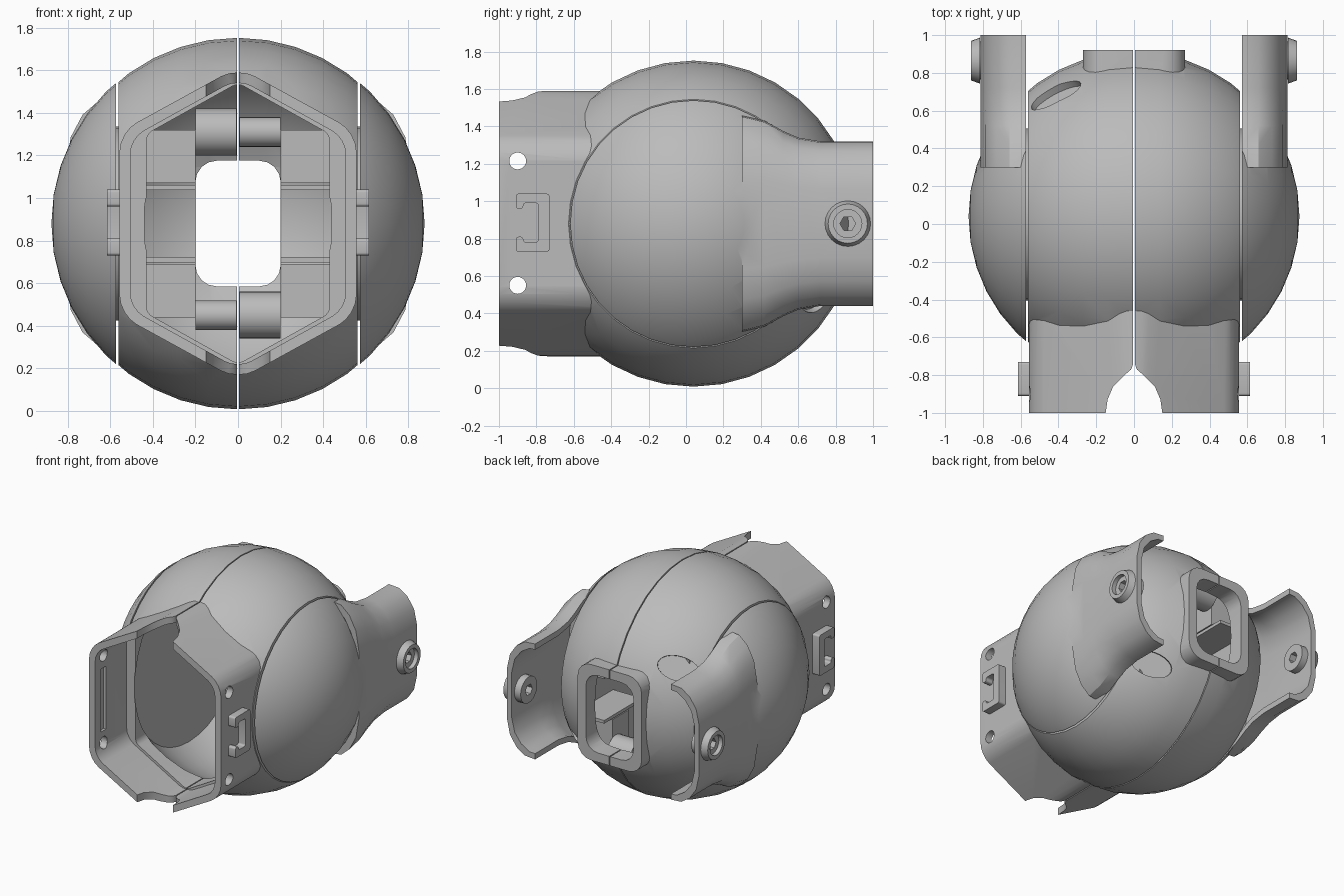
import bpy, bmesh, math
from mathutils import Vector, Matrix

if "Cube" in bpy.data.objects:
    bpy.data.objects.remove(bpy.data.objects["Cube"], do_unlink=True)

grey = bpy.data.materials.new("plain_grey")
grey.use_nodes = True
grey.diffuse_color = (0.5, 0.5, 0.5, 1)
grey.node_tree.nodes["Principled BSDF"].inputs["Base Color"].default_value = (0.5, 0.5, 0.5, 1)

CY, CZ, R = 0.04, 0.88, 0.872   # ball centre and radius
CENTRE = Vector((0, CY, CZ))


def finish(name, bm):
    bmesh.ops.recalc_face_normals(bm, faces=bm.faces)
    me = bpy.data.meshes.new(name)
    bm.to_mesh(me)
    bm.free()
    ob = bpy.data.objects.new(name, me)
    bpy.context.collection.objects.link(ob)
    me.materials.append(grey)
    return ob


def box(name, lo, hi):
    bm = bmesh.new()
    bmesh.ops.create_cube(bm, size=1)
    lo, hi = Vector(lo), Vector(hi)
    for v in bm.verts:
        v.co = (lo + hi) / 2 + v.co * (hi - lo)
    return finish(name, bm)


def ball(name, radius, half_width=None):
    bm = bmesh.new()
    bmesh.ops.create_uvsphere(bm, u_segments=36, v_segments=20, radius=radius,
                              matrix=Matrix.Translation(CENTRE) @ Matrix.Rotation(math.pi / 2, 4, 'Y'))
    ob = finish(name, bm)
    if half_width:
        combine(ob, box("clip", (-half_width, -2, -1), (half_width, 2, 3)), 'INTERSECT')
    return ob


def tube(name, x0, x1, y, z, r0, r1=None, sides=24):
    # round bar along x
    bm = bmesh.new()
    place = Matrix.Translation(((x0 + x1) / 2, y, z)) @ Matrix.Rotation(math.pi / 2, 4, 'Y')
    bmesh.ops.create_cone(bm, cap_ends=True, segments=sides, radius1=r0,
                          radius2=r0 if r1 is None else r1, depth=x1 - x0, matrix=place)
    return finish(name, bm)


def prism(name, pts, axis, a, b, radius=0):
    # extrude a 2D outline along an axis, optionally rounding its corners
    def at(p, d):
        return {'x': (d, p[0], p[1]), 'y': (p[0], d, p[1]), 'z': (p[0], p[1], d)}[axis]
    bm = bmesh.new()
    rings = [[bm.verts.new(at(p, d)) for p in pts] for d in (a, b)]
    bm.faces.new(rings[0])
    bm.faces.new(rings[1])
    n = len(pts)
    for i in range(n):
        j = (i + 1) % n
        bm.faces.new((rings[0][i], rings[0][j], rings[1][j], rings[1][i]))
    if radius:
        bmesh.ops.recalc_face_normals(bm, faces=bm.faces)
        edges = [bm.edges.get((rings[0][i], rings[1][i])) for i in range(n)]
        bmesh.ops.bevel(bm, geom=edges, offset=radius, segments=4, profile=0.5, affect='EDGES')
    return finish(name, bm)


def combine(ob, other, op):
    mod = ob.modifiers.new("join", 'BOOLEAN')
    mod.object, mod.operation, mod.solver = other, op, 'EXACT'
    bpy.context.view_layer.update()
    dg = bpy.context.evaluated_depsgraph_get()
    me = bpy.data.meshes.new_from_object(ob.evaluated_get(dg))
    ob.modifiers.clear()
    ob.data = me
    bpy.data.objects.remove(other, do_unlink=True)


def hexagon(w, side, peak):
    return [(w, CZ - side), (w, CZ + side), (0, CZ + peak),
            (-w, CZ + side), (-w, CZ - side), (0, CZ - peak)]


def rect(w, h):
    return [(-w, CZ - h), (w, CZ - h), (w, CZ + h), (-w, CZ + h)]


def arm(name, side, inset, y_end):
    # lofted channel that flares into the side cap
    bm = bmesh.new()
    half = [(0.573, 1), (0.66, 0.985), (0.73, 0.88), (0.785, 0.7), (0.812, 0.42)]
    prof = half + [(x, -h) for x, h in reversed(half)]
    rings = []
    for y, hgt in ((0.3, 0.58), (0.42, 0.55), (0.52, 0.495), (0.6, 0.46), (0.72, 0.44), (y_end, 0.44)):
        rings.append([bm.verts.new((side * ((0.5 if inset else x) if i in (0, len(prof) - 1) else x - inset),
                                    y, CZ + h * (hgt - inset)))
                      for i, (x, h) in enumerate(prof)])
    n = len(prof)
    for r0, r1 in zip(rings, rings[1:]):
        for i in range(n):
            j = (i + 1) % n
            bm.faces.new((r0[i], r0[j], r1[j], r1[i]))
    bm.faces.new(rings[0])
    bm.faces.new(rings[-1])
    return finish(name, bm)


# Central shell: clipped ball, front sleeve and rear rim
body = ball("body_shell", R, 0.56)
combine(body, prism("sleeve", hexagon(0.556, 0.43, 0.735), 'y', -1, -0.2, 0.09), 'UNION')
combine(body, prism("rim", rect(0.27, 0.365), 'y', 0.6, 0.92, 0.11), 'UNION')

# Hollow inside, front mouth and rear window
combine(body, ball("cavity", 0.80, 0.44), 'DIFFERENCE')
combine(body, prism("mouth", hexagon(0.505, 0.4, 0.68), 'y', -1.1, -0.62, 0.07), 'DIFFERENCE')
combine(body, prism("tunnel", hexagon(0.43, 0.42, 0.66), 'y', -0.8, 0, 0.03), 'DIFFERENCE')
combine(body, prism("window", rect(0.2, 0.295), 'y', 0.3, 1.1, 0.1), 'DIFFERENCE')

# Pointed arch notches in the top and bottom of the sleeve
arch = [(0.17, -1.1), (0.15, -1), (0.14, -0.93), (0.11, -0.86), (0.05, -0.8), (0.015, -0.77)]
arch = arch + [(0, -0.73)] + [(-x, y) for x, y in reversed(arch)]
combine(body, prism("notch", arch, 'z', 0, 2), 'DIFFERENCE')

# Screw holes and long recesses in the sleeve walls
for z in (0.55, 1.215):
    combine(body, tube("hole", -0.8, 0.8, -0.9, z, 0.045), 'DIFFERENCE')
combine(body, box("recess", (-0.525, -0.93, 0.64), (0.525, -0.87, 1.12)), 'DIFFERENCE')

# Oval pockets on opposite corners of the back
for s in (1, -1):
    n = Vector((-0.42 * s, 0.65, 0.40 * s)).normalized()
    t = Vector((0.88 * s, 0.42, 0.24 * s))
    t = (t - n * t.dot(n)).normalized()
    frame = Matrix((t, n.cross(t), n)).transposed().to_4x4()
    bm = bmesh.new()
    bmesh.ops.create_cone(bm, cap_ends=True, segments=24, radius1=1, radius2=1, depth=1)
    bmesh.ops.transform(bm, verts=bm.verts, matrix=Matrix.Translation(CENTRE + n * (R + 0.05)) @ frame
                        @ Matrix.Diagonal((0.15, 0.085, 0.2, 1)))
    combine(body, finish("pocket", bm), 'DIFFERENCE')

# Seam between the two halves
combine(body, box("seam", (-0.004, -2, -1), (0.004, 2, 3)), 'DIFFERENCE')

for s, label in ((1, "left"), (-1, "right")):
    # Side cap with its rearward arm
    cap = ball(label + "_cap", R + 0.004)
    combine(cap, box("clip", (0.573 if s > 0 else -2, -2, -1), (2 if s > 0 else -0.573, 2, 3)), 'INTERSECT')
    combine(cap, arm("arm", s, 0, 1.0), 'UNION')
    combine(cap, arm("channel", s, 0.04, 1.2), 'DIFFERENCE')

    # Socket near the end of the arm
    def span(a, b):
        return (a, b) if s > 0 else (-b, -a)
    taper = (0.122, 0.105) if s > 0 else (0.105, 0.122)
    boss = tube(label + "_socket", *span(0.815, 0.862), 0.865, CZ, *taper)
    combine(boss, tube("core", *span(0.72, 0.82), 0.865, CZ, 0.1), 'UNION')
    combine(boss, tube("well", *span(0.83, 0.95), 0.865, CZ, 0.075), 'DIFFERENCE')
    for part in (boss, cap):
        combine(part, tube("key", *span(0.6, 0.95), 0.865, CZ, 0.042, sides=6), 'DIFFERENCE')

    # Pivot disc in the gap between body and cap
    tube(label + "_pivot", *span(0.5, 0.58), 0.05, CZ, 0.455, sides=32)

    # C-shaped hook on the sleeve
    c = [(-0.91, 1.04), (-0.73, 1.04), (-0.73, 0.73), (-0.91, 0.73), (-0.91, 0.81), (-0.87, 0.81),
         (-0.87, 0.78), (-0.79, 0.78), (-0.79, 0.99), (-0.87, 0.99), (-0.87, 0.96), (-0.91, 0.96)]
    prism(label + "_hook", c, 'x', *span(0.54, 0.615), 0.014)

    # Inner hinge knuckles, blocks and ledges
    for up, place in ((1, "upper"), (-1, "lower")):
        big = s * up < 0
        tube(f"{label}_{place}_knuckle", *span(0.006, 0.2), 0.56, CZ + up * 0.43, 0.11 if big else 0.07)
        z0, z1 = sorted((CZ + up * 0.19, CZ + up * 0.44))
        x0, x1 = span(0.2, 0.45)
        box(f"{label}_{place}_block", (x0, 0.4, z0), (x1, 0.6, z1))
        box(f"{label}_{place}_ledge", (x0, 0.25, CZ + up * 0.17 - 0.012), (x1, 0.7, CZ + up * 0.17 + 0.012))

# Smooth shading with crisp edges
for ob in bpy.context.collection.objects:
    ob.select_set(ob.type == 'MESH')
    if ob.type == 'MESH':
        bpy.context.view_layer.objects.active = ob
bpy.ops.object.shade_smooth_by_angle(angle=math.radians(30))
